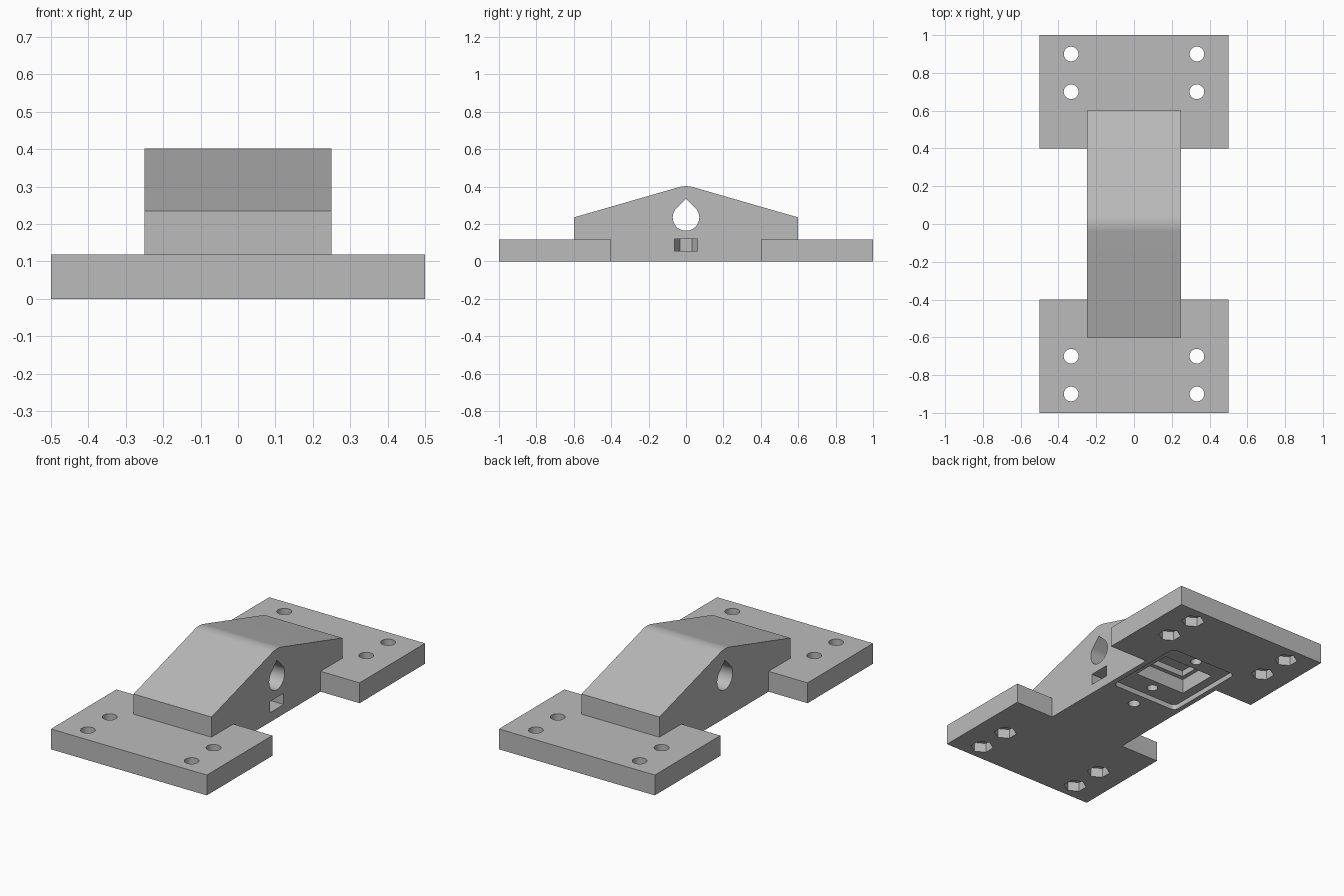
import bpy, bmesh, math
from mathutils import Matrix

cube = bpy.data.objects.get("Cube")
if cube:
    bpy.data.objects.remove(cube, do_unlink=True)

GREY = (0.5, 0.5, 0.5, 1.0)
grey = bpy.data.materials.new("plain grey")
grey.use_nodes = True
grey.diffuse_color = GREY
grey.node_tree.nodes["Principled BSDF"].inputs["Base Color"].default_value = GREY


def prism(name, outline, low, high, axis="Z"):
    """Extrude an outline of (x, y), or of (y, z) when the axis is X."""
    bm = bmesh.new()
    face = bm.faces.new([bm.verts.new((a, b, low)) for a, b in outline])
    top = bmesh.ops.extrude_face_region(bm, geom=[face])["geom"]
    bmesh.ops.translate(bm, vec=(0, 0, high - low),
                        verts=[v for v in top if isinstance(v, bmesh.types.BMVert)])
    if axis == "X":
        turn = Matrix(((0, 0, 1), (1, 0, 0), (0, 1, 0)))
        bmesh.ops.transform(bm, matrix=turn.to_4x4(), verts=bm.verts)
    bmesh.ops.recalc_face_normals(bm, faces=bm.faces)
    mesh = bpy.data.meshes.new(name)
    bm.to_mesh(mesh)
    bm.free()
    mesh.materials.append(grey)
    obj = bpy.data.objects.new(name, mesh)
    bpy.context.collection.objects.link(obj)
    return obj


def arc(x, y, radius, start, end, steps):
    angles = [math.radians(start + (end - start) * i / steps) for i in range(steps + 1)]
    return [(x + radius * math.cos(a), y + radius * math.sin(a)) for a in angles]


def circle(x, y, radius, sides=32):
    return arc(x, y, radius, 0, 360, sides)[:-1]


def hexagon(x, y, radius):
    return arc(x, y, radius, 90, 390, 5)


def rect(x0, x1, y0, y1):
    return [(x0, y0), (x1, y0), (x1, y1), (x0, y1)]


def rounded_rect(x0, x1, y0, y1, r):
    return (arc(x0 + r, y0 + r, r, 180, 270, 6) + arc(x1 - r, y0 + r, r, 270, 360, 6)
            + arc(x1 - r, y1 - r, r, 0, 90, 6) + arc(x0 + r, y1 - r, r, 90, 180, 6))


def combine(target, other, operation):
    other.hide_render = True
    mod = target.modifiers.new(operation.lower(), "BOOLEAN")
    mod.operation, mod.solver, mod.object = operation, "EXACT", other
    bpy.context.view_layer.objects.active = target
    bpy.ops.object.modifier_apply(modifier=mod.name)
    bpy.data.objects.remove(other, do_unlink=True)


# Gabled body with a rounded ridge
ridge = arc(0, 0.257, 0.145, 74, 106, 12)
profile = [(-0.6, 0), (0.6, 0), (0.6, 0.235)] + ridge + [(-0.6, 0.235)]
mount = prism("mounting_block", profile, -0.25, 0.25, "X")

# Foot plates at both ends
for side in (-1, 1):
    y0, y1 = sorted((side * 0.4, side))
    combine(mount, prism("foot_plate", rect(-0.5, 0.5, y0, y1), 0, 0.118), "UNION")

cutters = []

# Bolt holes with hexagonal nut pockets underneath
for x in (-0.333, 0.333):
    for y in (-0.9, -0.7, 0.7, 0.9):
        cutters.append(prism("bolt_hole", circle(x, y, 0.039), -0.1, 0.2))
        cutters.append(prism("nut_pocket", hexagon(x, y, 0.062), -0.1, 0.055))

# Teardrop rod hole
teardrop = arc(0, 0.235, 0.071, 135, 405, 36) + [(0, 0.335)]
cutters.append(prism("rod_hole", teardrop, -0.4, 0.4, "X"))

# Clamping screw hole and its side-loaded nut slot
cutters.append(prism("clamp_screw_hole", circle(0, 0, 0.032), -0.1, 0.2))
hexa = hexagon(0, 0, 0.062)
slot = hexa[:4] + [(0.4, -0.062), (0.4, 0.062)]
cutters.append(prism("nut_slot", slot, 0.055, 0.12))

# Stepped compartment below with a lid recess and two lid screws
cutters.append(prism("lid_recess", rounded_rect(-0.22, 0.22, 0.085, 0.595, 0.03), -0.1, 0.03))
cutters.append(prism("compartment", rect(-0.165, 0.165, 0.22, 0.465), -0.1, 0.115))
cutters.append(prism("inner_step", rect(-0.14, 0.14, 0.245, 0.44), -0.1, 0.15))
for y in (0.156, 0.53):
    cutters.append(prism("lid_screw_hole", circle(0, y, 0.03), -0.1, 0.14))

for cutter in cutters:
    combine(mount, cutter, "DIFFERENCE")

# Smooth the holes and ridge, keep the edges sharp
bpy.ops.object.select_all(action="DESELECT")
mount.select_set(True)
bpy.context.view_layer.objects.active = mount
bpy.ops.object.shade_smooth_by_angle(angle=math.radians(25))
